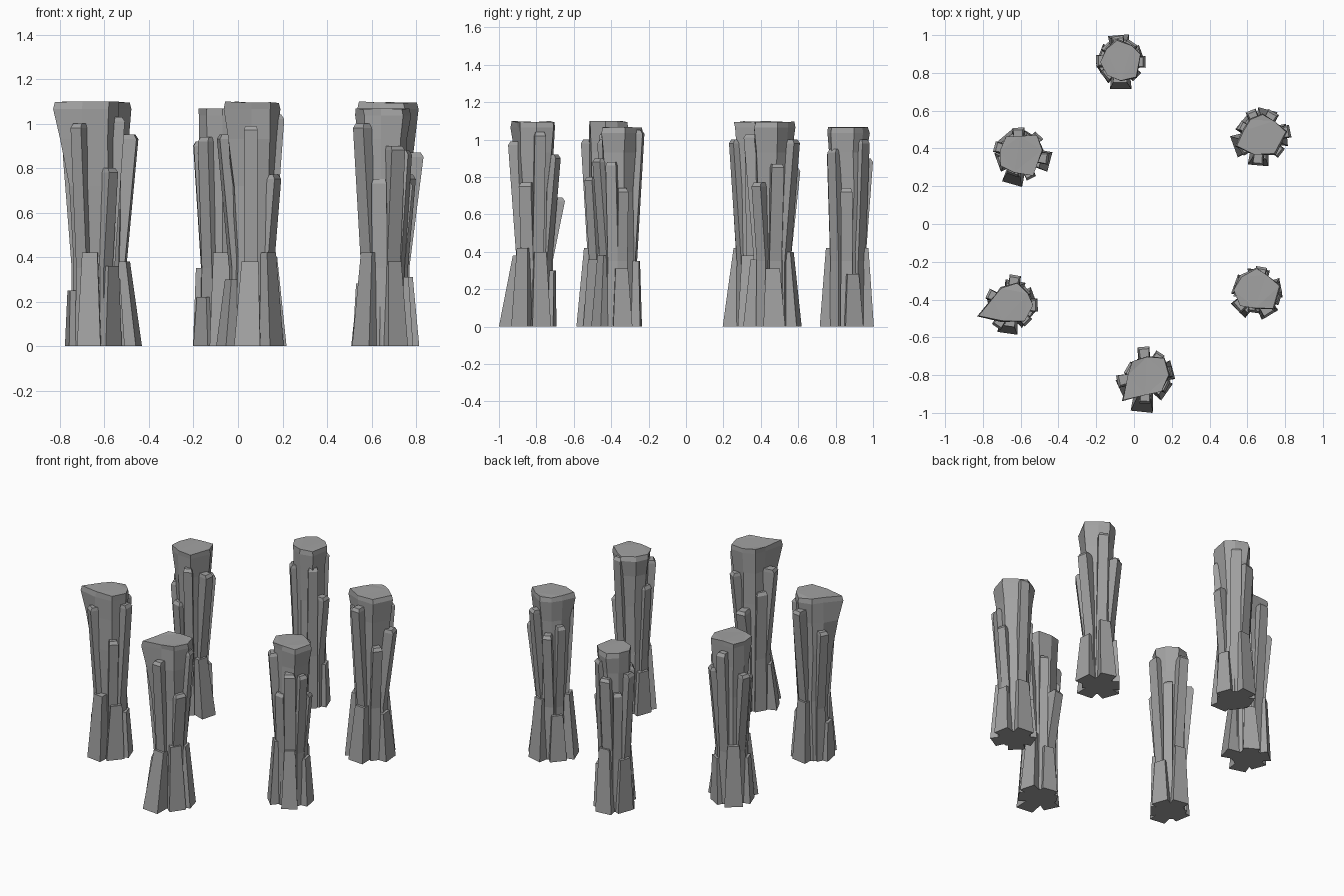
import bpy, bmesh, math, random
from mathutils import Vector

stone = bpy.data.materials.new("grey_stone")
stone.diffuse_color = (0.36, 0.36, 0.36, 1)
rng = random.Random(7)


def loft(bm, rings):
    """Skin closed rings of equal length, with flat caps."""
    vs = [[bm.verts.new(p) for p in ring] for ring in rings]
    n = len(vs[0])
    for lo, hi in zip(vs, vs[1:]):
        for i in range(n):
            bm.faces.new((lo[i], lo[(i + 1) % n], hi[(i + 1) % n], hi[i]))
    bm.faces.new(vs[0][::-1])
    bm.faces.new(vs[-1])


def core(bm, outline, height):
    """Waisted shaft flaring into the irregular top outline [(angle, radius)]."""
    rings = []
    for z, base, blend in ((0, .098, .05), (.4, .088, .05), (.72, .09, .25),
                           (.93, .09, .65), (height - .035, .09, 1), (height, .085, .95)):
        ring = []
        for a, r in outline:
            rad = base + (r - base) * blend + rng.uniform(-.006, .006)
            t = math.radians(a + rng.uniform(-5, 5) * (z < .9))
            tilt = rng.uniform(-.008, 0) if z == height else 0
            ring.append((rad * math.cos(t), rad * math.sin(t), z + tilt))
        rings.append(ring)
    loft(bm, rings)


def slab(bm, angle, levels, skew=0):
    """Leaning stone splinter: levels are (z, inner, outer, half width)."""
    t = math.radians(angle)
    out, side = Vector((math.cos(t), math.sin(t), 0)), Vector((-math.sin(t), math.cos(t), 0))
    rings = []
    for i, (z, inner, outer, w) in enumerate(levels):
        s = skew * i
        rings.append([out * r + side * (k * w + s) + Vector((0, 0, z))
                      for r, k in ((inner, -.8), (outer, -1), (outer, 1), (inner, .8))])
    loft(bm, rings)


def pillar(name, x, y, height, outline, uppers, lowers):
    bm = bmesh.new()
    core(bm, outline, height)
    # tall splinters leaning outwards: (angle, reach, top)
    for a, reach, top in uppers:
        w = rng.uniform(.026, .036)
        slab(bm, a, ((0, .02, .098, w * 1.1), (.35, .02, .095, w),
                     (top - .02, .05, reach, w), (top, .05, reach - .012, w * .8)),
             rng.uniform(-.004, .004))
    # buttresses spreading at the foot: (angle, reach, top)
    for a, reach, top in lowers:
        w = rng.uniform(.05, .06)
        slab(bm, a, ((0, .04, reach, w), (top, .04, .112, w * .65)), rng.uniform(-.01, .01))
    bmesh.ops.triangulate(bm, faces=[f for f in bm.faces if len(f.verts) > 4])
    bmesh.ops.recalc_face_normals(bm, faces=bm.faces[:])
    me = bpy.data.meshes.new(name)
    bm.to_mesh(me)
    bm.free()
    me.materials.append(stone)
    ob = bpy.data.objects.new(name, me)
    ob.location = (x, y, 0)
    bpy.context.collection.objects.link(ob)


pillar("front_pillar", .06, -.81, 1.10,
       [(5, .13), (45, .14), (85, .11), (130, .11), (175, .09), (226, .175), (270, .09), (318, .12)],
       [(95, .16, .69), (58, .15, .92), (12, .145, 1.04), (335, .13, .77), (268, .14, .99),
        (192, .15, .95), (150, .11, .8)],
       [(264, .185, .38), (325, .14, .42), (15, .15, .4), (80, .11, .3), (205, .15, .3)])

pillar("front_left_pillar", -.65, -.43, 1.10,
       [(0, .12), (35, .11), (75, .12), (120, .11), (160, .11), (198, .185), (240, .10), (310, .11)],
       [(80, .16, 1.02), (2, .14, 1.03), (155, .14, .88), (235, .14, 1.0), (315, .13, .8),
        (40, .12, .85)],
       [(262, .15, .42), (320, .12, .36), (80, .13, .4), (190, .12, .25), (20, .13, .3)])

pillar("back_left_pillar", -.60, .37, 1.10,
       [(10, .12), (50, .13), (92, .10), (130, .12), (170, .11), (210, .12), (250, .11), (300, .13)],
       [(92, .14, 1.03), (48, .14, .9), (352, .15, .95), (296, .14, 1.0), (200, .13, .85),
        (165, .145, .88), (250, .12, .75)],
       [(254, .165, .42), (345, .16, .38), (60, .12, .3), (130, .13, .4), (200, .13, .3)])

pillar("back_pillar", -.07, .86, 1.07,
       [(20, .11), (55, .11), (100, .12), (140, .10), (182, .11), (225, .10), (270, .10), (315, .12)],
       [(100, .135, .9), (55, .12, 1.0), (0, .13, .74), (315, .12, .95), (222, .12, .94),
        (182, .13, .92), (137, .12, .8)],
       [(270, .145, .42), (95, .14, .42), (20, .12, .28), (160, .12, .35), (215, .12, .22)])

pillar("back_right_pillar", .67, .46, 1.10,
       [(12, .14), (50, .11), (85, .12), (120, .11), (160, .10), (200, .14), (250, .10), (310, .12)],
       [(112, .15, .85), (60, .15, 1.0), (12, .16, .87), (322, .14, .77), (265, .15, 1.03),
        (152, .13, .9), (215, .13, 1.0)],
       [(265, .15, .36), (5, .14, .31), (75, .15, .4), (140, .13, .3), (200, .15, .42)])

pillar("front_right_pillar", .65, -.36, 1.07,
       [(15, .13), (60, .10), (90, .13), (135, .12), (175, .12), (220, .11), (265, .09), (315, .13)],
       [(80, .135, 1.05), (15, .13, .74), (342, .13, .88), (303, .14, .9), (220, .14, 1.0),
        (175, .12, .85), (262, .11, .75)],
       [(300, .14, .38), (225, .14, .42), (10, .13, .31), (85, .12, .35), (160, .125, .28)])
